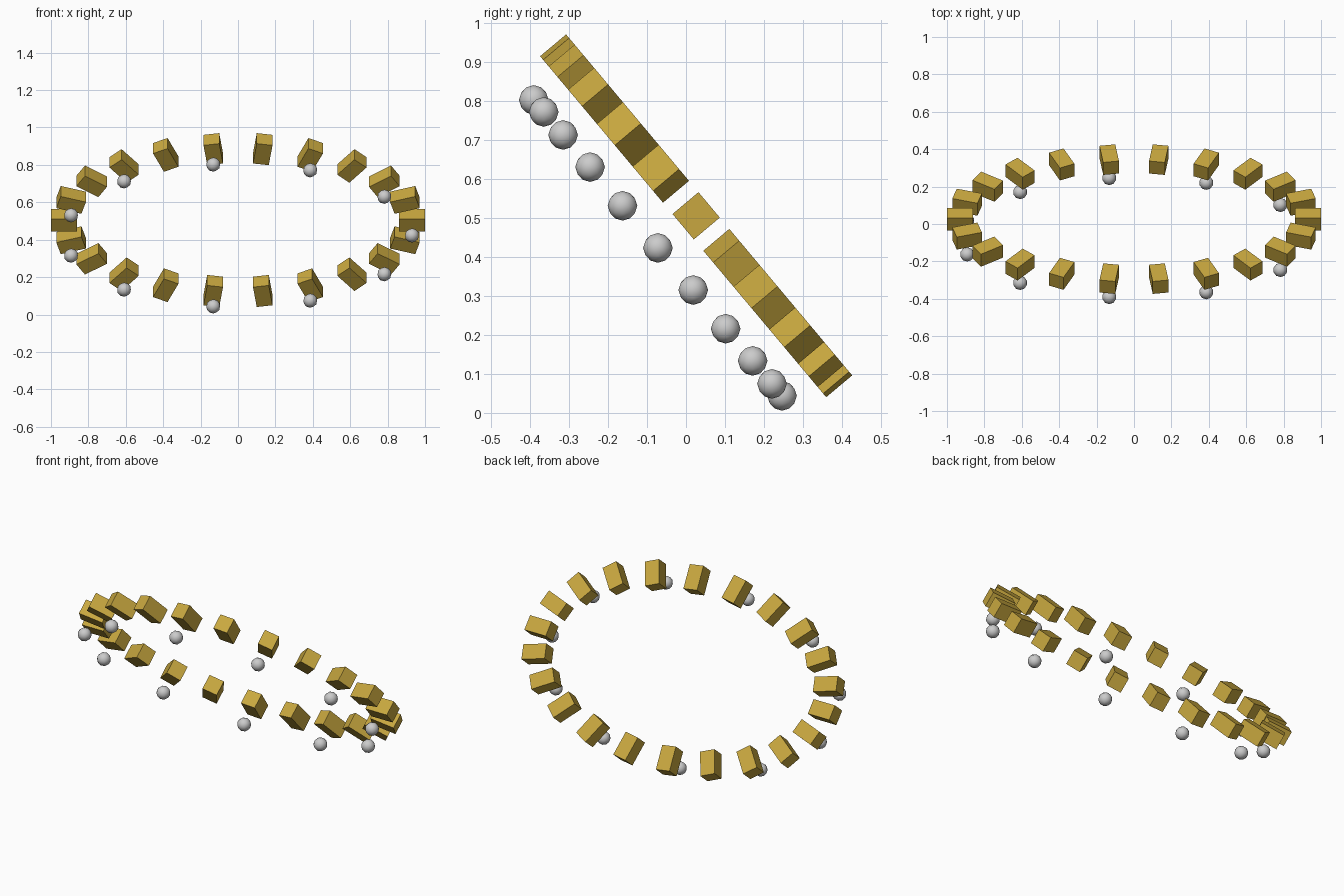
import bpy, bmesh
from math import cos, sin, pi, radians
from mathutils import Matrix, Vector

if "Cube" in bpy.data.objects:
    bpy.data.objects.remove(bpy.data.objects["Cube"])

COUNT = 22
RX, RY = 0.93, 0.50            # ellipse radii in the ring plane
BLOCK = (0.14, 0.085, 0.087)   # radial, tangential, thickness
DROP, R = 0.128, 0.038         # bead offset below the ring, bead radius

# whole ring is tipped forward about x
tilt = Matrix.Translation((0, 0.026, 0.505)) @ Matrix.Rotation(radians(-50), 4, 'X')

gold = bpy.data.materials.new("gold")
gold.diffuse_color = (0.58, 0.39, 0.05, 1)
gold.use_nodes = True
gold.node_tree.nodes["Principled BSDF"].inputs["Base Color"].default_value = gold.diffuse_color


def build(name, fill, material=None):
    bm = bmesh.new()
    fill(bm)
    me = bpy.data.meshes.new(name)
    bm.to_mesh(me)
    bm.free()
    if material:
        me.materials.append(material)
    ob = bpy.data.objects.new(name, me)
    bpy.context.collection.objects.link(ob)
    return ob


def place(i, z=0):
    a = 2 * pi * i / COUNT
    return (tilt @ Matrix.Translation((RX * cos(a), RY * sin(a), z))
            @ Matrix.Rotation(a, 4, 'Z'))


# ring of blocks, each turned to follow the ring
def blocks(bm):
    for i in range(COUNT):
        bmesh.ops.create_cube(bm, size=1, matrix=place(i) @ Matrix.Diagonal((*BLOCK, 1)))


# bead under every second block
def beads(bm):
    for i in range(0, COUNT, 2):
        centre = place(i, -DROP).to_translation()
        bmesh.ops.create_icosphere(bm, subdivisions=2, radius=R,
                                   matrix=Matrix.Translation(centre))
    for f in bm.faces:
        f.smooth = True


build("ring_blocks", blocks, gold)
build("hanging_beads", beads)
